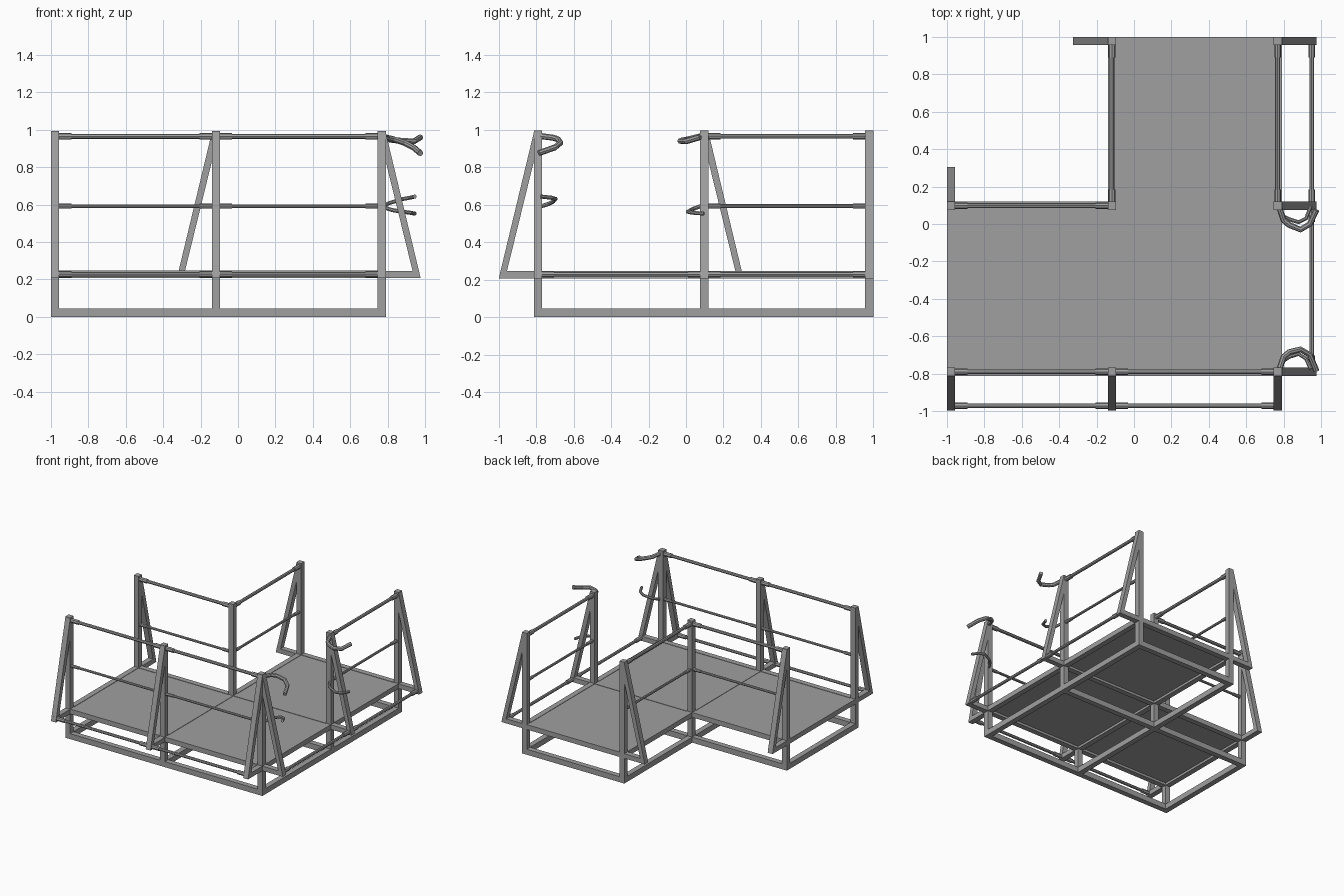
import bpy, bmesh
from mathutils import Vector

cube = bpy.data.objects.get("Cube")
if cube:
    bpy.data.objects.remove(cube, do_unlink=True)

GREY = (0.35, 0.35, 0.35, 1)
mat = bpy.data.materials.new("steel grey")
mat.use_nodes = True
mat.diffuse_color = GREY
mat.node_tree.nodes["Principled BSDF"].inputs["Base Color"].default_value = GREY

XS = (-0.978, -0.118, 0.768)
YS = (-0.79, 0.098, 0.978)
H = 0.022           # half width of square tubing
REACH = 0.208       # how far an outrigger sticks out from its post
DECK_LOW, DECK_TOP = 0.207, 0.247


def add_mesh(name, bm):
    bmesh.ops.recalc_face_normals(bm, faces=bm.faces)
    mesh = bpy.data.meshes.new(name)
    bm.to_mesh(mesh)
    bm.free()
    mesh.materials.append(mat)
    obj = bpy.data.objects.new(name, mesh)
    bpy.context.collection.objects.link(obj)
    return obj


def box(name, lo, hi):
    bm = bmesh.new()
    bmesh.ops.create_cube(bm, size=1)
    for v in bm.verts:
        v.co = Vector([(a + b) / 2 + c * (b - a) for a, b, c in zip(lo, hi, v.co)])
    return add_mesh(name, bm)


def prism(name, profile, origin, out):
    """Extrude an (outward, z) profile across the width of the tubing."""
    side = Vector((-out.y, out.x, 0))
    bm = bmesh.new()
    rings = [[bm.verts.new(origin + out * d + side * s + Vector((0, 0, z)))
              for d, z in profile] for s in (-H, H)]
    for ring in rings:
        bm.faces.new(ring)
    n = len(profile)
    for i in range(n):
        j = (i + 1) % n
        bm.faces.new((rings[0][i], rings[0][j], rings[1][j], rings[1][i]))
    return add_mesh(name, bm)


def tube(name, points, radius):
    curve = bpy.data.curves.new(name, "CURVE")
    curve.dimensions = "3D"
    curve.bevel_depth = radius
    curve.bevel_resolution = 2
    curve.use_fill_caps = True
    spline = curve.splines.new("POLY")
    spline.points.add(len(points) - 1)
    for p, co in zip(spline.points, points):
        p.co = (*co, 1)
    temp = bpy.data.objects.new(name + "_path", curve)
    bpy.context.collection.objects.link(temp)
    bpy.context.view_layer.update()
    mesh = bpy.data.meshes.new_from_object(
        temp.evaluated_get(bpy.context.evaluated_depsgraph_get()))
    bpy.data.objects.remove(temp, do_unlink=True)
    mesh.materials.clear()
    mesh.materials.append(mat)
    for f in mesh.polygons:
        f.use_smooth = False
    obj = bpy.data.objects.new(name, mesh)
    bpy.context.collection.objects.link(obj)
    return obj


def rail(name, a, b, radius, sleeve):
    """Round rail between two posts, with a thicker sleeve at each end."""
    a, b = Vector(a), Vector(b)
    step = (b - a).normalized()
    tube(name, (a, b), radius)
    if sleeve:
        for p, d in ((a, step), (b, -step)):
            tube(name + "_sleeve", (p, p + d * 0.065), sleeve)


def node(i, j):
    return Vector((XS[i], YS[j], 0))


# Posts at every corner of the L-shaped plan
nodes = [(i, j) for i in range(3) for j in range(3) if (i, j) != (0, 2)]
for i, j in nodes:
    p = node(i, j)
    box("post", (p.x - H, p.y - H, 0), (p.x + H, p.y + H, 0.995))

# Base beams and deck beams between neighbouring posts
for i, j in nodes:
    for di, dj in ((1, 0), (0, 1)):
        if (i + di, j + dj) in nodes:
            a, b = node(i, j), node(i + di, j + dj)
            lo = (a.x + H, a.y - H) if di else (a.x - H, a.y + H)
            hi = (b.x - H, b.y + H) if di else (b.x + H, b.y - H)
            box("base_beam", (*lo, 0), (*hi, 0.045))
            box("deck_beam", (*lo, DECK_LOW), (*hi, DECK_TOP))

# Deck panels, one for each bay
for i, j in ((0, 0), (1, 0), (1, 1)):
    a, b = node(i, j), node(i + 1, j + 1)
    box("deck_panel", (a.x + H, a.y + H, 0.226), (b.x - H, b.y - H, 0.244))

# Outriggers: a short arm and a slanted brace outside each post
braces = [((i, 0), (0, -1)) for i in range(3)]
braces += [((2, j), (1, 0)) for j in range(3)]
braces += [((0, 1), (0, 1)), ((1, 2), (-1, 0))]
ARM = ((H, DECK_LOW), (REACH, DECK_LOW), (REACH - 0.008, 0.245), (H, 0.245))
BRACE = ((REACH - 0.04, 0.235), (REACH - 0.006, 0.235), (H, 0.985), (H, 0.83))
for (i, j), (dx, dy) in braces:
    out = Vector((dx, dy, 0))
    prism("outrigger_arm", ARM, node(i, j), out)
    prism("outrigger_brace", BRACE, node(i, j), out)

# Guard rails: a top and a middle rail on each fenced bay
fences = [((0, 0), (1, 0)), ((1, 0), (2, 0)), ((2, 1), (2, 2)),
          ((0, 1), (1, 1)), ((1, 1), (1, 2))]
for s, e in fences:
    a, b = node(*s), node(*e)
    d = (b - a).normalized() * H
    for name, z, r, sleeve in (("top_rail", 0.965, 0.013, 0.018),
                               ("middle_rail", 0.592, 0.01, 0.013)):
        up = Vector((0, 0, z))
        rail(name, a + d + up, b - d + up, r, sleeve)

# Low rails joining the outer ends of the outriggers
for s, e, out in (((0, 0), (1, 0), (0, -1)), ((1, 0), (2, 0), (0, -1)),
                  ((2, 0), (2, 1), (1, 0)), ((2, 1), (2, 2), (1, 0))):
    shift = Vector((*out, 0)) * 0.182 + Vector((0, 0, 0.228))
    a, b = node(*s), node(*e)
    d = (b - a).normalized() * H
    rail("outer_rail", a + d + shift, b - d + shift, 0.012, 0.017)

# Bent hand grips on both sides of the entrance
GRIP_X = (0.78, 0.8, 0.83, 0.89, 0.94, 0.975)
FRONT_Y = (-0.77, -0.71, -0.685, -0.67, -0.7, -0.785)
BACK_Y = (0.08, 0.02, -0.005, -0.03, 0.0, 0.075)
tube("front_upper_grip", list(zip(GRIP_X, FRONT_Y,
     (0.965, 0.957, 0.95, 0.93, 0.905, 0.875))), 0.016)
tube("back_upper_grip", list(zip(GRIP_X, BACK_Y,
     (0.965, 0.95, 0.945, 0.94, 0.938, 0.96))), 0.016)
LOW_X = (0.78, 0.8, 0.83, 0.88, 0.92, 0.945)
tube("front_lower_grip", list(zip(LOW_X, (-0.77, -0.73, -0.71, -0.695, -0.72, -0.775),
     (0.592, 0.605, 0.615, 0.63, 0.637, 0.643))), 0.011)
tube("back_lower_grip", list(zip(LOW_X, (0.08, 0.04, 0.025, 0.01, 0.03, 0.095),
     (0.592, 0.578, 0.57, 0.562, 0.557, 0.552))), 0.011)
